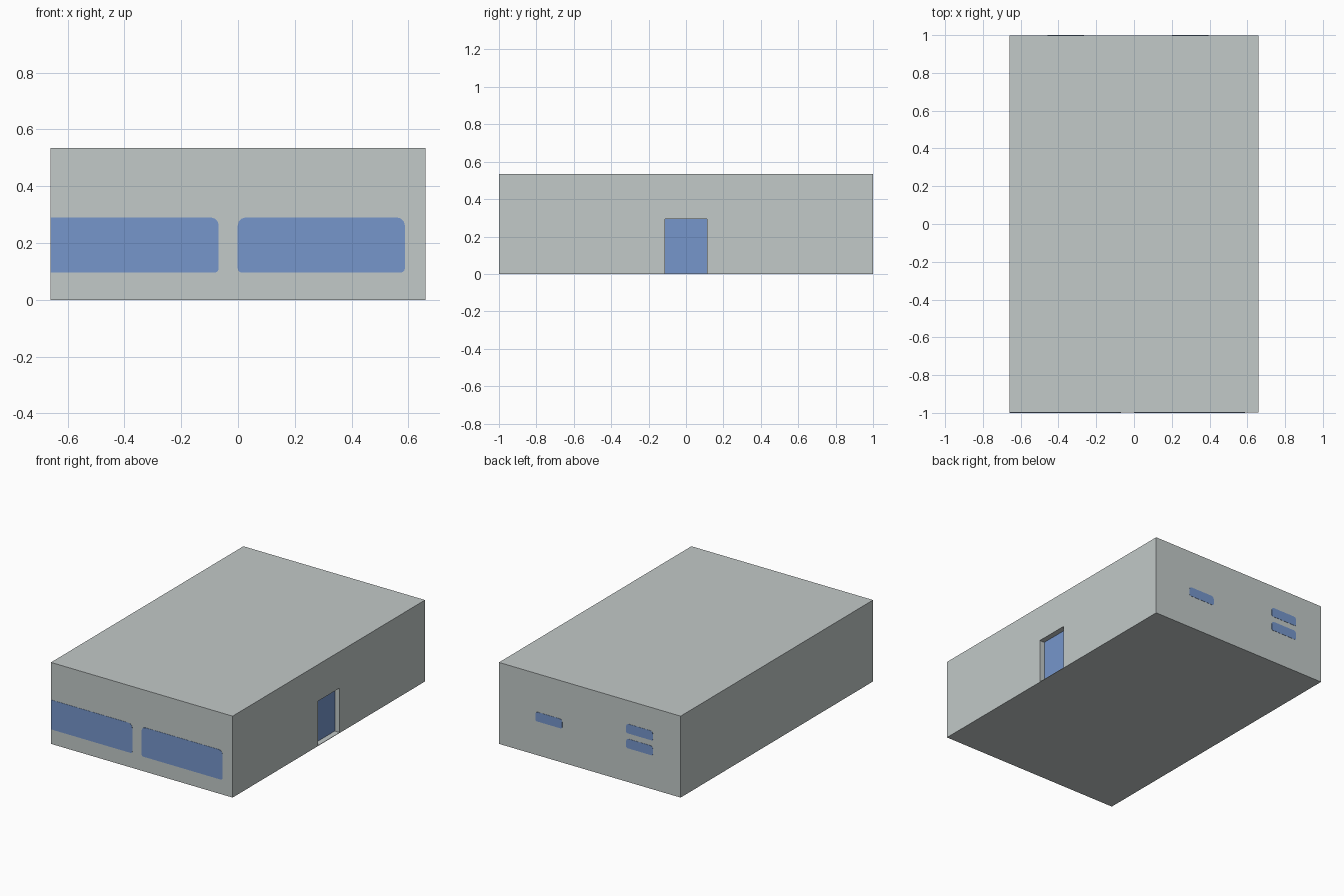
import bpy, bmesh, math
from mathutils import Vector

if "Cube" in bpy.data.objects:
    bpy.data.objects.remove(bpy.data.objects["Cube"])

W, D, H = 0.66, 1.0, 0.535      # half width, half depth, height
SKIN = 0.0015                   # thickness of window plates


def material(name, rgb):
    m = bpy.data.materials.new(name)
    m.diffuse_color = (*rgb, 1)
    m.use_nodes = True
    m.node_tree.nodes["Principled BSDF"].inputs["Base Color"].default_value = m.diffuse_color
    return m


wall_grey = material("wall grey", (0.54, 0.585, 0.58))
glass_blue = material("glass blue", (0.18, 0.305, 0.60))


def finish(bm, name, mats):
    bmesh.ops.recalc_face_normals(bm, faces=bm.faces)
    me = bpy.data.meshes.new(name)
    bm.to_mesh(me)
    bm.free()
    for m in mats:
        me.materials.append(m)
    ob = bpy.data.objects.new(name, me)
    bpy.context.collection.objects.link(ob)
    return ob


# Building block with a recessed doorway in the right wall
bm = bmesh.new()
bmesh.ops.create_cube(bm, size=1)
for v in bm.verts:
    v.co = Vector((v.co.x * 2 * W, v.co.y * 2 * (D - SKIN), (v.co.z + 0.5) * H))
DOOR = 0.113
for co, no in (((0, -DOOR, 0), (0, 1, 0)), ((0, DOOR, 0), (0, 1, 0)),
               ((0, 0, 0.003), (0, 0, 1)), ((0, 0, 0.295), (0, 0, 1))):
    faces = [f for f in bm.faces if f.normal.x > 0.9]
    geom = faces + list({e for f in faces for e in f.edges}) + \
        list({v for f in faces for v in f.verts})
    bmesh.ops.bisect_plane(bm, geom=geom, plane_co=co, plane_no=no)
    bm.normal_update()
door = [f for f in bm.faces if f.normal.x > 0.9
        and abs(f.calc_center_median().y) < 0.05
        and 0.05 < f.calc_center_median().z < 0.29]
bmesh.ops.inset_region(bm, faces=door, thickness=0, depth=-0.036)
for f in door:
    f.material_index = 1
finish(bm, "building", [wall_grey, glass_blue])


def window(name, x0, x1, z0, z1, side, r_top, r_low, square_left=False):
    """Thin rounded plate on the front (side=-1) or back (side=1) wall."""
    bm = bmesh.new()
    rl = 0 if square_left else 1
    corners = ((x1, z1, r_top, 0), (x0, z1, r_top * rl, 90),
               (x0, z0, r_low * rl, 180), (x1, z0, r_low, 270))
    verts = []
    for x, z, r, start in corners:
        a = math.radians(start + 45)
        cx = x - math.copysign(r, math.cos(a))
        cz = z - math.copysign(r, math.sin(a))
        for k in range(4 if r else 1):
            t = math.radians(start + 30 * k)
            verts.append(bm.verts.new((cx + r * math.cos(t), side * (D - SKIN),
                                       cz + r * math.sin(t))))
    face = bm.faces.new(verts)
    ext = bmesh.ops.extrude_face_region(bm, geom=[face], use_keep_orig=True)
    bmesh.ops.translate(bm, vec=(0, side * SKIN, 0),
                        verts=[g for g in ext["geom"]
                               if isinstance(g, bmesh.types.BMVert)])
    return finish(bm, name, [glass_blue])


# Two long front windows, the left one running to the corner
window("front_window_left", -W, -0.068, 0.096, 0.29, -1, 0.028, 0.014, True)
window("front_window_right", -0.001, 0.588, 0.096, 0.29, -1, 0.028, 0.014)

# Three small back windows
for i, (x, z) in enumerate(((0.297, 0.222), (-0.362, 0.222), (-0.362, 0.32))):
    window(f"back_window_{i + 1}", x - 0.097, x + 0.097, z, z + 0.062, 1,
           0.018, 0.01)
